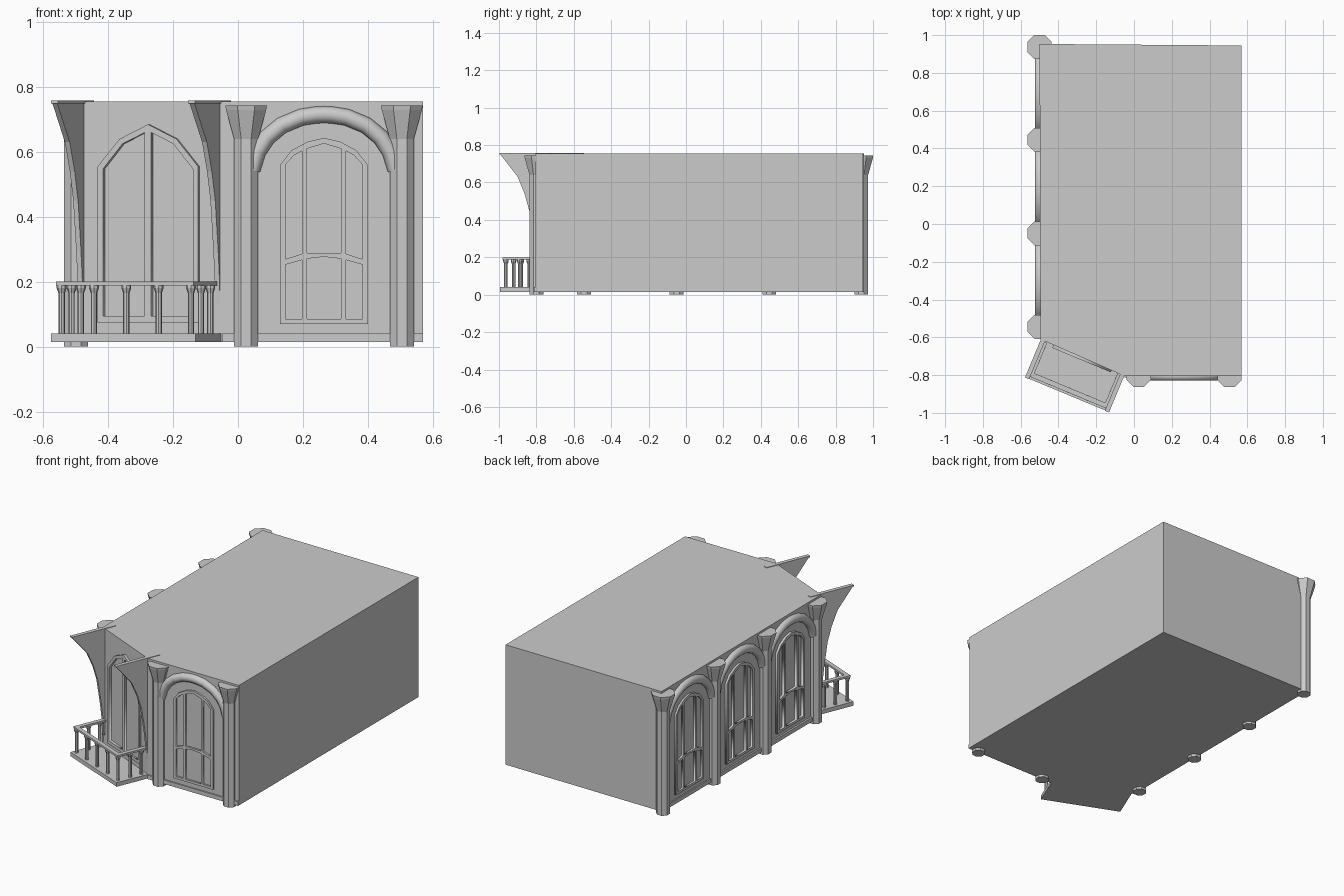
import bpy, bmesh, math
from mathutils import Matrix, Vector

if "Cube" in bpy.data.objects:
    bpy.data.objects.remove(bpy.data.objects["Cube"])

def finish(name, bm, M=Matrix()):
    bmesh.ops.recalc_face_normals(bm, faces=bm.faces)
    me = bpy.data.meshes.new(name)
    bm.to_mesh(me)
    bm.free()
    ob = bpy.data.objects.new(name, me)
    ob.matrix_world = M
    bpy.context.collection.objects.link(ob)
    return ob

def prism(name, pts, vec, M=Matrix()):
    bm = bmesh.new()
    f = bm.faces.new([bm.verts.new(p) for p in pts])
    r = bmesh.ops.extrude_face_region(bm, geom=[f])
    bmesh.ops.translate(bm, vec=vec, verts=[v for v in r["geom"] if isinstance(v, bmesh.types.BMVert)])
    # keep the starting cap so the solid is closed
    if f not in bm.faces[:]:
        bm.faces.new(f.verts)
    bmesh.ops.holes_fill(bm, edges=bm.edges[:], sides=0)
    return finish(name, bm, M)

def box(name, lo, hi, M=Matrix()):
    pts = [(lo[0], lo[1], lo[2]), (hi[0], lo[1], lo[2]), (hi[0], hi[1], lo[2]), (lo[0], hi[1], lo[2])]
    return prism(name, pts, (0, 0, hi[2] - lo[2]), M)

def octagon_lathe(name, profile, M):
    """Stack of octagon rings; profile is (apothem, z)."""
    bm = bmesh.new()
    rings = []
    for a, z in profile:
        r = a / math.cos(math.pi / 8)
        rings.append([bm.verts.new((r * math.cos((i + .5) * math.pi / 4),
                                    r * math.sin((i + .5) * math.pi / 4), z)) for i in range(8)])
    for lo, hi in zip(rings, rings[1:]):
        for i in range(8):
            bm.faces.new((lo[i], lo[(i + 1) % 8], hi[(i + 1) % 8], hi[i]))
    bm.faces.new(rings[0])
    bm.faces.new(rings[-1])
    return finish(name, bm, M)

def curve_mesh(name, splines, M, cyclic, extrude=0, bevel=0):
    cu = bpy.data.curves.new(name, 'CURVE')
    cu.dimensions = '2D' if cyclic else '3D'
    if cyclic:
        cu.fill_mode = 'BOTH'
    cu.extrude = extrude
    cu.bevel_depth = bevel
    cu.bevel_resolution = 3
    for pts in splines:
        sp = cu.splines.new('POLY')
        sp.points.add(len(pts) - 1)
        for p, q in zip(sp.points, pts):
            p.co = (q[0], q[1], 0, 1)
        sp.use_cyclic_u = cyclic
    ob = bpy.data.objects.new(name, cu)
    bpy.context.collection.objects.link(ob)
    ob.matrix_world = M @ Matrix.Rotation(math.pi / 2, 4, 'X')
    bpy.ops.object.select_all(action='DESELECT')
    ob.select_set(True)
    bpy.context.view_layer.objects.active = ob
    bpy.ops.object.convert(target='MESH')
    return bpy.context.view_layer.objects.active

def sym(half):
    """Mirror a half outline (bottom right up to centre peak)."""
    return half + [(-x, z) for x, z in reversed(half) if x > 0]

def flip(pts):
    return [(-x, z) for x, z in pts]

def frame_at(x, y, ang):
    return Matrix.Translation((x, y, 0)) @ Matrix.Rotation(ang, 4, 'Z')

# Main block and low plinth
foot = [(-.5, .953), (.57, .945), (.57, -.805), (-.05, -.805), (-.495, -.61)]
prism("building_block", [(x, y, .015) for x, y in foot], (0, 0, .74))
box("front_plinth", (-.05, -.813, .015), (.57, -.78, .04))
box("side_plinth", (-.507, -.6, .015), (-.48, .95, .04))

# Octagonal columns with flared capitals
column = [(.037, 0), (.037, .64), (.062, .73), (.064, .743)]
for x, y in [(.025, -.80), (.505, -.80), (-.5, -.545), (-.5, -.05), (-.5, .445), (-.5, .937)]:
    octagon_lathe("column", column, Matrix.Translation((x, y, 0)))

# Arched windows with rounded hood mouldings
pane_side_top = [(.068, .286), (.118, .27), (.118, .562), (.092, .59), (.068, .603)]
pane_side_low = [(.068, .085), (.118, .085), (.118, .253), (.068, .267)]
window = [sym([(.135, .07), (.135, .56), (.10, .605), (.05, .632), (0, .643)]),
          sym([(.053, .288), (.053, .61), (0, .626)]),
          sym([(.053, .085), (.053, .271), (0, .277)]),
          pane_side_top, flip(pane_side_top), pane_side_low, flip(pane_side_low)]
hood = sym([(.222, .545), (.205, .60), (.175, .645), (.13, .682), (.07, .707), (.025, .714), (0, .715)])
bays = [(.265, -.805, 0)] + [(-.5, y, -math.pi / 2) for y in (-.2975, .1975, .691)]
for b in bays:
    M = frame_at(*b)
    curve_mesh("window_frame", window, M, True, extrude=.011)
    curve_mesh("arch_moulding", [hood], M, False, bevel=.026).data.shade_smooth()

# Corner bay: frame running along the angled wall, -y pointing outward
A, B = Vector((-.495, -.615)), Vector((-.05, -.80))
L = (B - A).length
mid = (A + B) / 2
C = frame_at(mid.x, mid.y, math.atan2(B.y - A.y, B.x - A.x))
H = L / 2

# Pointed double door
leaf = [(.011, .095), (.150, .095), (.150, .548), (.085, .625), (.011, .66)]
door = [sym([(.168, .075), (.168, .555), (.095, .64), (0, .685)]), leaf, flip(leaf)]
curve_mesh("balcony_door_frame", door, C, True, extrude=.014)

# Balcony floor and handrail
D = .212
box("balcony_floor", (-H, -D, .015), (H, .02, .04), C)
r0, w = .012, .026
box("handrail_front", (-H + r0, -D + r0, .188), (H - r0, -D + r0 + w, .2), C)
for s in (-1, 1):
    xs = sorted((s * (H - r0), s * (H - r0 - w)))
    box("handrail_side", (xs[0], -D + r0 + w, .188), (xs[1], .0, .2), C)

# Balusters
bal = [(.009, .04), (.009, .165), (.014, .18), (.014, .189)]
e, f = H - r0 - w / 2, -D + r0 + w / 2
spots = [(-e + i * e / 2, f) for i in range(5)]
spots += [(s * e, f + d) for s in (-1, 1) for d in (.08, .155)]
for x, y in spots:
    octagon_lathe("baluster", bal, C @ Matrix.Translation((x, y, 0)))

# Curved brackets either side of the balcony, each with a cap bar
bracket = [(-.02, .1), (.003, .1), (.008, .2), (.02, .3), (.043, .45), (.07, .54), (.11, .63),
           (.212, .752), (-.02, .752)]
for s in (-1, 1):
    x = s * (H - .012)
    prism("bracket", [(x - .008, -d, z) for d, z in bracket], (.016, 0, 0), C)
    box("bracket_cap", (x - .012, -.214, .75), (x + .012, .075, .758), C)
